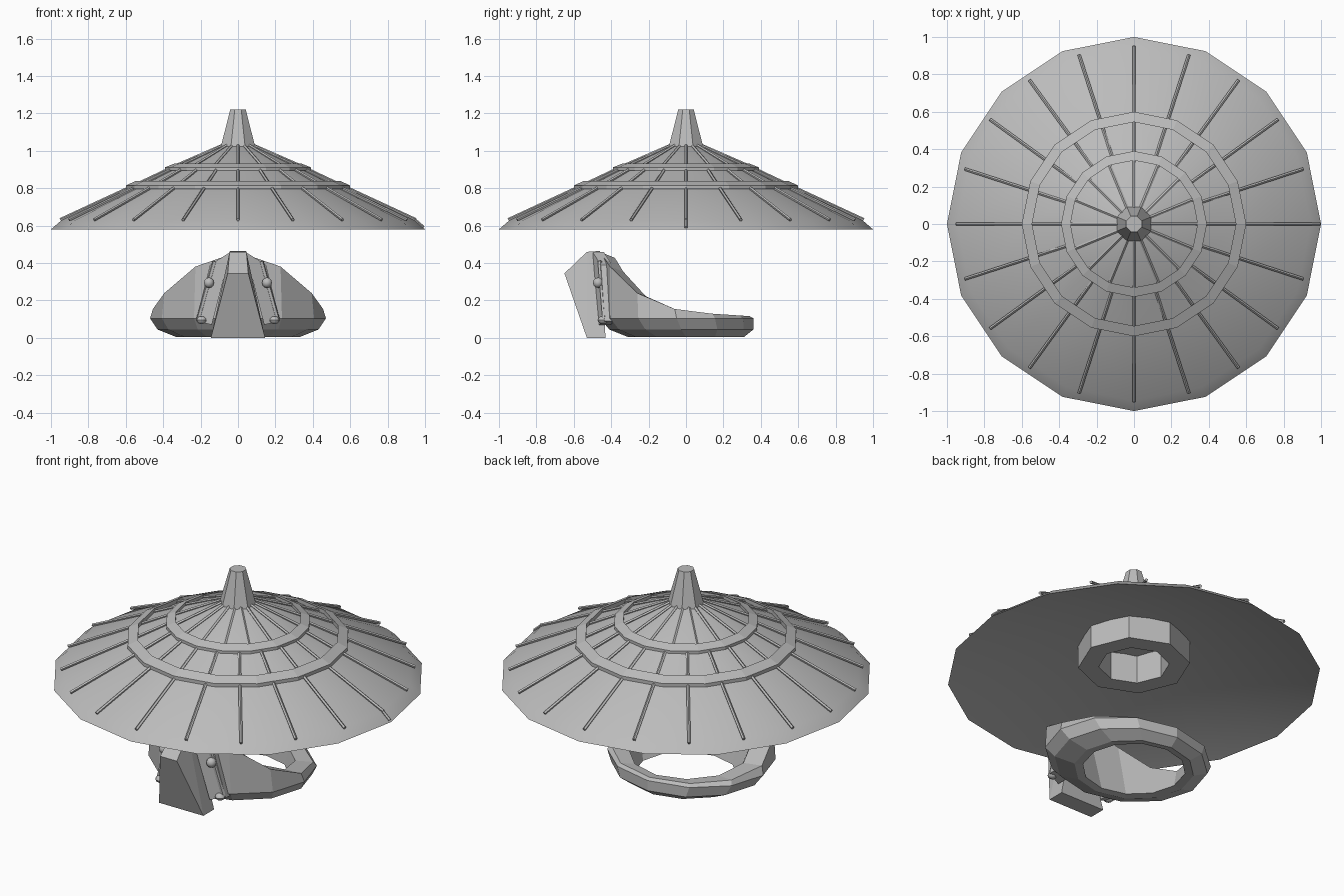
import bpy, bmesh
from math import sin, cos, pi, radians
from mathutils import Vector

cube = bpy.data.objects.get("Cube")
if cube:
    bpy.data.objects.remove(cube, do_unlink=True)

grey = bpy.data.materials.new("plain grey")
grey.use_nodes = True
grey.diffuse_color = (0.5, 0.5, 0.5, 1)
grey.node_tree.nodes["Principled BSDF"].inputs["Base Color"].default_value = (0.5, 0.5, 0.5, 1)


def finish(name, bm, smooth=False):
    bmesh.ops.remove_doubles(bm, verts=bm.verts, dist=0.0005)
    bmesh.ops.recalc_face_normals(bm, faces=bm.faces)
    mesh = bpy.data.meshes.new(name)
    bm.to_mesh(mesh)
    bm.free()
    mesh.materials.append(grey)
    obj = bpy.data.objects.new(name, mesh)
    bpy.context.collection.objects.link(obj)
    if smooth:
        bpy.ops.object.select_all(action='DESELECT')
        obj.select_set(True)
        bpy.context.view_layer.objects.active = obj
        bpy.ops.object.shade_smooth_by_angle(angle=radians(35))
    return obj


def loft(name, loops, smooth=False):
    """Skin a closed chain of loops, each a list of points."""
    bm = bmesh.new()
    rows = [[bm.verts.new(p) for p in loop] for loop in loops]
    n = len(rows[0])
    for k, row in enumerate(rows):
        nxt = rows[(k + 1) % len(rows)]
        for i in range(n):
            j = (i + 1) % n
            bm.faces.new((row[i], row[j], nxt[j], nxt[i]))
    return finish(name, bm, smooth)


def lathe(name, profile, sides, turn=0.0, smooth=False):
    angles = [2 * pi * (i + turn) / sides for i in range(sides)]
    return loft(name, [[(r * cos(a), r * sin(a), z) for a in angles]
                       for r, z in profile], smooth)


def add_bar(bm, start, end, radius=0.009):
    """Thin five-sided rod between two points."""
    start, end = Vector(start), Vector(end)
    d = end - start
    mat = d.to_track_quat('Z', 'Y').to_matrix().to_4x4()
    mat.translation = (start + end) / 2
    bmesh.ops.create_cone(bm, cap_ends=True, segments=5, radius1=radius,
                          radius2=radius, depth=d.length, matrix=mat)


def prism(name, points, depth):
    """Solid made from a front polygon pushed back along y."""
    bm = bmesh.new()
    front = [bm.verts.new(p) for p in points]
    back = [bm.verts.new((x, y + depth, z)) for x, y, z in points]
    bm.faces.new(front)
    bm.faces.new(back[::-1])
    for i in range(len(front)):
        j = (i + 1) % len(front)
        bm.faces.new((front[i], front[j], back[j], back[i]))
    return finish(name, bm)


# Wide conical hat with a sloped rim and a shallow underside
lathe("hat_shell", [(0, 1.04), (0.08, 1.03), (0.36, 0.905), (0.58, 0.80),
                    (0.945, 0.628), (1.0, 0.58), (0, 0.87)], 16, smooth=True)
lathe("hat_spire", [(0, 1.0), (0.1, 1.02), (0.045, 1.22), (0, 1.22)], 8, 0.5)
lathe("outer_band", [(0.6, 0.795), (0.6, 0.815), (0.545, 0.84), (0.545, 0.8)], 16)
lathe("inner_band", [(0.39, 0.895), (0.39, 0.912), (0.34, 0.932), (0.34, 0.89)], 16)
lathe("head_ring", [(0.3, 0.65), (0.3, 0.82), (0.19, 0.86), (0.19, 0.65)], 8)

# Radiating ribs on the three tiers
for name, count, r0, z0, r1, z1 in (("outer_ribs", 20, 0.57, 0.808, 0.95, 0.632),
                                    ("middle_ribs", 20, 0.37, 0.902, 0.56, 0.812),
                                    ("inner_ribs", 16, 0.085, 1.028, 0.36, 0.908)):
    ribs = bmesh.new()
    for i in range(count):
        a = 2 * pi * i / count
        add_bar(ribs, (r0 * cos(a), r0 * sin(a), z0), (r1 * cos(a), r1 * sin(a), z1))
    finish(name, ribs)
clip = bmesh.new()
add_bar(clip, (0.94, 0, 0.635), (0.992, 0, 0.59))
finish("rim_clip", clip)


# Faceted collar, low at the back and rising to a peak at the front
def collar_height(y):
    steps = [(-0.46, 0.46), (-0.41, 0.385), (-0.24, 0.22), (-0.02, 0.14), (0.36, 0.115)]
    for (y0, h0), (y1, h1) in zip(steps, steps[1:]):
        if y <= y1:
            return h0 + (h1 - h0) * (y - y0) / (y1 - y0)
    return steps[-1][1]


def collar_loop(rx, ry, cy, z=None, drop=1.0):
    loop = []
    for i in range(12):
        a = 2 * pi * i / 12
        y = cy - ry * cos(a)
        level = z if z is not None else drop * collar_height(-0.06 - 0.4 * cos(a))
        loop.append((rx * sin(a), y, level))
    return loop


loft("collar", [collar_loop(0.28, 0.27, 0, 0.01),
                collar_loop(0.33, 0.31, 0, 0.005),
                collar_loop(0.43, 0.385, -0.025, 0.045),
                collar_loop(0.47, 0.41, -0.05, 0.105),
                collar_loop(0.455, 0.40, -0.06),
                collar_loop(0.34, 0.33, -0.05, drop=0.93)])

# Wedge-shaped snout at the front of the collar
bm = bmesh.new()
side = [(0.145, -0.53, 0), (0.055, -0.65, 0.345), (0.045, -0.53, 0.46),
        (0.04, -0.46, 0.465), (0.145, -0.43, 0)]
left = [bm.verts.new(p) for p in side]
right = [bm.verts.new((-x, y, z)) for x, y, z in side]
bmesh.ops.convex_hull(bm, input=left + right)
finish("snout", bm)

# Strap plates and studs on both sides of the snout
for label, s in (("left", 1), ("right", -1)):
    prism(label + "_strap", [(s * 0.04, -0.50, 0.46), (s * 0.15, -0.455, 0.39),
                             (s * 0.225, -0.435, 0.09), (s * 0.14, -0.465, 0.07)], 0.06)
    edge = bmesh.new()
    add_bar(edge, (s * 0.125, -0.462, 0.41), (s * 0.212, -0.437, 0.1), 0.012)
    finish(label + "_strap_edge", edge)
    for part, x, y, z, flat in (("upper", 0.155, -0.47, 0.295, 1.0),
                                ("lower", 0.195, -0.445, 0.095, 0.75)):
        stud = bmesh.new()
        bmesh.ops.create_uvsphere(stud, u_segments=10, v_segments=6, radius=0.028)
        bmesh.ops.scale(stud, vec=(1, 1, flat), verts=stud.verts)
        bmesh.ops.translate(stud, vec=(s * x, y, z), verts=stud.verts)
        finish(label + "_" + part + "_stud", stud, True)
